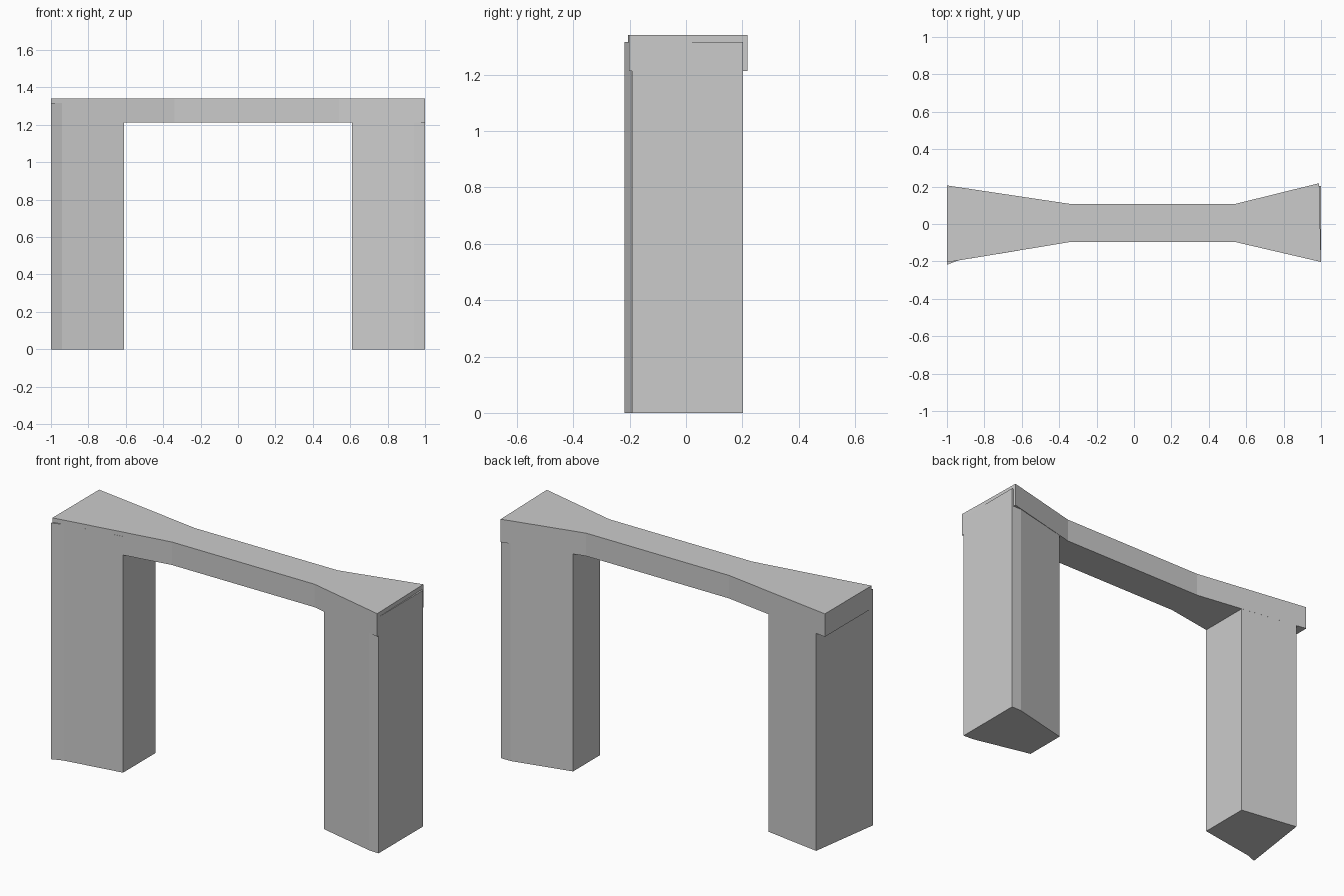
import bpy, bmesh

if "Cube" in bpy.data.objects:
    bpy.data.objects.remove(bpy.data.objects["Cube"])


def prism(name, outline, z0, z1):
    """Extrude a plan outline (counter-clockwise) between two heights."""
    bm = bmesh.new()
    bottom = bm.faces.new([bm.verts.new((x, y, z0)) for x, y in outline])
    ret = bmesh.ops.extrude_face_region(bm, geom=[bottom], use_keep_orig=True)
    for v in ret["geom"]:
        if isinstance(v, bmesh.types.BMVert):
            v.co.z = z1
    bmesh.ops.recalc_face_normals(bm, faces=bm.faces[:])
    mesh = bpy.data.meshes.new(name)
    bm.to_mesh(mesh)
    bm.free()
    obj = bpy.data.objects.new(name, mesh)
    bpy.context.collection.objects.link(obj)
    return obj


# Flared lintel across the top
prism("lintel", [(-1, -0.205), (-0.34, -0.096), (0.54, -0.096), (1, -0.203),
                 (0.99, 0.218), (0.54, 0.107), (-0.34, 0.107), (-1, 0.206)],
      1.212, 1.34)

# Left leg, with a skewed outer face
prism("left_leg", [(-1, -0.218), (-0.94, -0.195), (-0.61, -0.141),
                   (-0.61, 0.147), (-0.94, 0.197)], 0, 1.316)

# Right leg, with its flare flattening near the outer end
prism("right_leg", [(0.61, -0.112), (0.94, -0.188), (1, -0.191),
                    (1, 0.202), (0.94, 0.202), (0.61, 0.123)], 0, 1.316)
